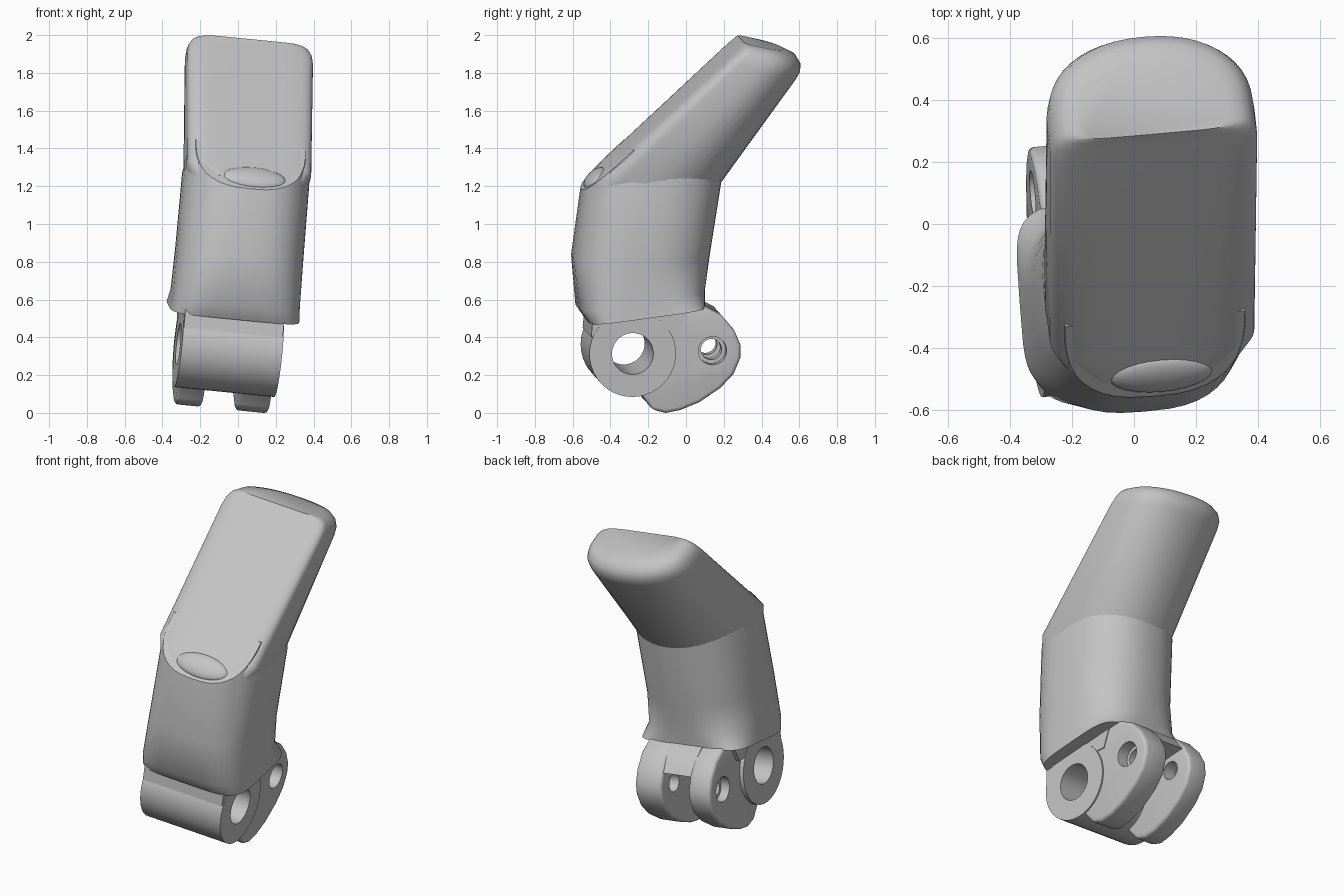
import bpy, bmesh, math
from mathutils import Matrix, Vector

if "Cube" in bpy.data.objects:
    bpy.data.objects.remove(bpy.data.objects["Cube"])

mat = bpy.data.materials.new("plain grey")
mat.use_nodes = True
GREY = (0.55, 0.55, 0.55, 1)
mat.diffuse_color = GREY
mat.node_tree.nodes["Principled BSDF"].inputs["Base Color"].default_value = GREY

# The whole part leans a little: roll about y, then yaw about z
PIVOT = Vector((0, 0, 1))
TILT = (Matrix.Translation(PIVOT) @ Matrix.Rotation(math.radians(5), 4, 'Z')
        @ Matrix.Rotation(math.radians(5.6), 4, 'Y') @ Matrix.Translation(-PIVOT))


def finish(bm, name):
    bmesh.ops.recalc_face_normals(bm, faces=bm.faces)
    bm.transform(TILT)
    mesh = bpy.data.meshes.new(name)
    bm.to_mesh(mesh)
    bm.free()
    ob = bpy.data.objects.new(name, mesh)
    bpy.context.collection.objects.link(ob)
    mesh.materials.append(mat)
    return ob


def activate(ob):
    bpy.ops.object.select_all(action='DESELECT')
    ob.select_set(True)
    bpy.context.view_layer.objects.active = ob


def smooth(ob, angle=35):
    activate(ob)
    bpy.ops.object.shade_smooth_by_angle(angle=math.radians(angle))


def ring(bm, front, back, half, centre, n_front, n_back, count=48):
    """Closed section from a front point to a back point, rounded by two exponents."""
    f, b = Vector((0, *front)), Vector((0, *back))
    verts = []
    for i in range(count):
        a = 2 * math.pi * i / count
        c, s = math.cos(a), math.sin(a)
        n = n_back if s > 0 else n_front
        x = half * math.copysign(abs(c) ** (2 / n), c)
        d = abs(s) ** (2 / n)
        t = centre + (1 - centre) * d if s > 0 else centre - centre * d
        verts.append(bm.verts.new(f.lerp(b, t) + Vector((x, 0, 0))))
    return verts


def loft(rings):
    bm = bmesh.new()
    loops = [ring(bm, *r) for r in rings]
    for lo, hi in zip(loops, loops[1:]):
        for i in range(len(lo)):
            j = (i + 1) % len(lo)
            bm.faces.new((lo[i], lo[j], hi[j], hi[i]))
    bm.faces.new(loops[0])
    bm.faces.new(loops[-1])
    return bm


def slab(name, points, x0, x1):
    """Side outline (y, z) extruded across x."""
    bm = bmesh.new()
    face = bm.faces.new([bm.verts.new((x0, y, z)) for y, z in points])
    geo = bmesh.ops.extrude_face_region(bm, geom=[face])["geom"]
    bmesh.ops.translate(bm, vec=(x1 - x0, 0, 0),
                        verts=[v for v in geo if isinstance(v, bmesh.types.BMVert)])
    return finish(bm, name)


def disc(y, z, r, count=40):
    return [(y + r * math.cos(2 * math.pi * i / count),
             z + r * math.sin(2 * math.pi * i / count)) for i in range(count)]


def drill(ob, cutter):
    activate(ob)
    mod = ob.modifiers.new("hole", 'BOOLEAN')
    mod.object = cutter
    mod.solver = 'EXACT'
    bpy.ops.object.modifier_apply(modifier=mod.name)


# Lower body: rounded sleeve, flared at its bottom, cut just under the slanted flat
FLAT_LOW, FLAT_HIGH = (-0.43, 1.315), (0.28, 1.98)
bm = loft([
    ((-0.525, 0.49), (0.09, 0.575), 0.345, 0.5, 5, 5),
    ((-0.575, 0.56), (0.10, 0.66), 0.34, 0.5, 4, 2.6),
    ((-0.605, 0.83), (0.125, 0.84), 0.338, 0.5, 2.8, 2.3),
    ((-0.55, 1.25), (0.185, 1.24), 0.335, 0.5, 2.8, 2.3),
    ((-0.53, 1.42), (0.20, 1.42), 0.30, 0.5, 2.8, 2.3)])
dy, dz = FLAT_HIGH[0] - FLAT_LOW[0], FLAT_HIGH[1] - FLAT_LOW[1]
cut = bmesh.ops.bisect_plane(bm, geom=bm.verts[:] + bm.edges[:] + bm.faces[:],
                             plane_co=(0, FLAT_LOW[0], FLAT_LOW[1] - 0.008),
                             plane_no=(0, -dz, dy), clear_outer=True)["geom_cut"]
bmesh.ops.holes_fill(bm, edges=[e for e in cut if isinstance(e, bmesh.types.BMEdge)])
smooth(finish(bm, "lower_body"))

# Upper body: slanted D section with a flat front and a rounded end
smooth(finish(loft([
    ((-0.505, 1.245), (0.05, 1.04), 0.30, 0.35, 4, 2.2),
    (FLAT_LOW, (0.10, 1.11), 0.333, 0.35, 7, 2.2),
    ((0.195, 1.90), (0.575, 1.775), 0.337, 0.35, 7, 2.2),
    ((0.24, 1.942), (0.597, 1.815), 0.33, 0.35, 7, 2.2),
    ((0.268, 1.968), (0.598, 1.86), 0.31, 0.35, 7, 2.2),
    ((0.278, 1.978), (0.57, 1.905), 0.285, 0.35, 7, 2.2),
    ((0.283, 1.983), (0.51, 1.935), 0.25, 0.35, 7, 2.2)]), "upper_body"))

# Small rounded lip where the flat meets the sleeve
bm = bmesh.new()
bmesh.ops.create_uvsphere(bm, u_segments=24, v_segments=12, radius=1)
bm.transform(Matrix.Translation((0.02, -0.487, 1.245))
             @ Matrix.Rotation(math.atan2(dz, dy), 4, 'X')
             @ Matrix.Diagonal((0.17, 0.075, 0.035, 1)))
smooth(finish(bm, "front_lip"))

# Hinge barrel, its neck and the web between the lugs
PIN, BOLT = (-0.30, 0.335), (0.125, 0.35)
barrel = slab("hinge_barrel", disc(*PIN, 0.23), -0.28, 0.255)
neck = slab("hinge_neck", [(-0.52, 0.42), (-0.51, 0.56), (0.02, 0.60), (-0.05, 0.46),
                           (-0.45, 0.46)], -0.278, 0.25)
web = slab("lug_web", [(-0.15, 0.36), (0.0, 0.42), (0.23, 0.45), (0.165, 0.54),
                       (0.06, 0.60), (-0.15, 0.60)], -0.12, 0.09)

# Two lugs behind the barrel
LUG = [(-0.45, 0.48), (-0.3, 0.54), (0.07, 0.59), (0.17, 0.54), (0.24, 0.46), (0.275, 0.38),
       (0.275, 0.31), (0.24, 0.225), (0.17, 0.15), (0.06, 0.075), (-0.04, 0.033),
       (-0.12, 0.017), (-0.19, 0.035), (-0.25, 0.11), (-0.4, 0.2)]
lugs = [slab("left_lug", LUG, 0.07, 0.245), slab("right_lug", LUG, -0.255, -0.11)]
for lug in lugs:
    activate(lug)
    mod = lug.modifiers.new("round", 'BEVEL')
    mod.width, mod.segments = 0.02, 3
    bpy.ops.object.modifier_apply(modifier=mod.name)

# Drill the pin bore, the bolt holes and the wider seats around the bolt
pin_cutter = slab("pin_cutter", disc(*PIN, 0.11), -0.6, 0.6)
bolt_cutter = slab("bolt_cutter", disc(*BOLT, 0.055), -0.6, 0.6)
seats = [slab("seat_cutter", disc(*BOLT, 0.075), 0.17, 0.6),
         slab("seat_cutter", disc(*BOLT, 0.075), -0.6, -0.2)]
drill(barrel, pin_cutter)
for lug, seat in zip(lugs, seats):
    for cutter in (pin_cutter, bolt_cutter, seat):
        drill(lug, cutter)
for cutter in [pin_cutter, bolt_cutter] + seats:
    bpy.data.objects.remove(cutter)
for ob in [barrel, neck, web] + lugs:
    smooth(ob)
